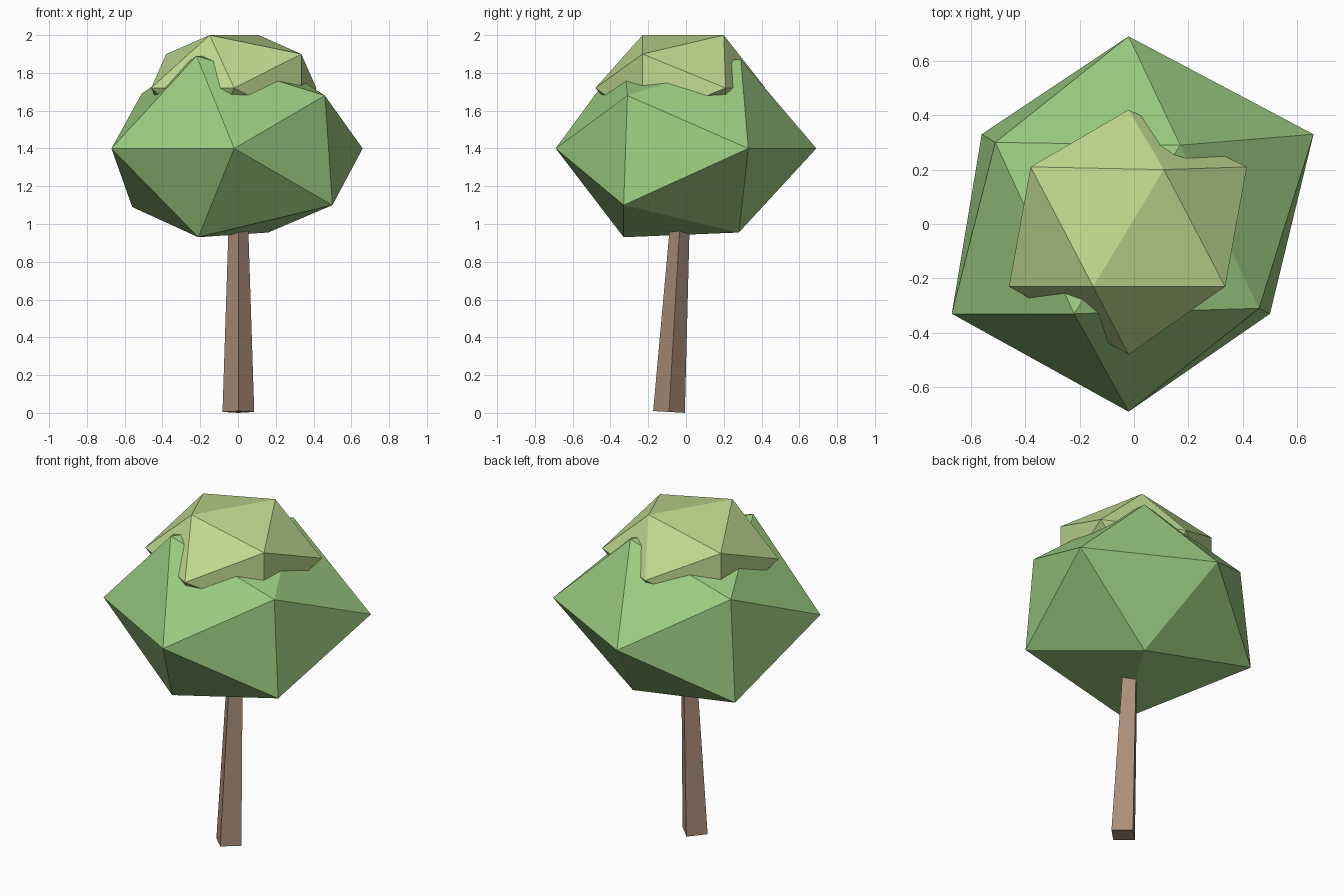
import bpy, bmesh
from mathutils import Vector, Matrix

if "Cube" in bpy.data.objects:
    bpy.data.objects.remove(bpy.data.objects["Cube"])


def finish(bm, name, color):
    bmesh.ops.recalc_face_normals(bm, faces=bm.faces[:])
    mesh = bpy.data.meshes.new(name)
    bm.to_mesh(mesh)
    bm.free()
    mat = bpy.data.materials.new(name + "_color")
    mat.diffuse_color = (*color, 1)
    mat.use_nodes = True
    mat.node_tree.nodes["Principled BSDF"].inputs["Base Color"].default_value = mat.diffuse_color
    mesh.materials.append(mat)
    obj = bpy.data.objects.new(name, mesh)
    bpy.context.collection.objects.link(obj)
    return obj


def foliage(name, points, color):
    # Irregular 20-sided clump: hull of twelve corners
    bm = bmesh.new()
    for p in points:
        bm.verts.new(p)
    bmesh.ops.convex_hull(bm, input=bm.verts[:])
    return finish(bm, name, color)


# Large lower foliage
foliage("lower_foliage", [
    (-0.02, 0.69, 1.40), (0.66, 0.33, 1.40), (-0.02, -0.69, 1.40), (-0.67, -0.33, 1.40),
    (0.46, -0.31, 1.68), (-0.51, 0.30, 1.69), (-0.22, -0.33, 1.89), (0.17, 0.29, 1.87),
    (0.50, -0.33, 1.10), (-0.56, 0.33, 1.09), (-0.21, -0.33, 0.93), (0.16, 0.28, 0.955),
], (0.33, 0.60, 0.22))

# Small upper foliage, symmetric about its middle height
mid = 1.72
upper = [(-0.02, 0.42, mid), (0.415, 0.21, mid), (-0.02, -0.48, mid), (-0.46, -0.23, mid)]
for x, y, h in [(0.335, -0.23, 0.18), (-0.38, 0.21, 0.18), (-0.15, -0.23, 0.28), (0.11, 0.20, 0.28)]:
    upper += [(x, y, mid + h), (x, y, mid - h)]
foliage("upper_foliage", upper, (0.52, 0.70, 0.28))

# Leaning four-sided trunk
start, end = Vector((0.002, -0.09, 0.005)), Vector((0.002, -0.015, 1.3))
axis = end - start
tilt = Vector((0, 0, 1)).rotation_difference(axis).to_matrix().to_4x4()
bm = bmesh.new()
bmesh.ops.create_cone(bm, cap_ends=True, segments=4, radius1=0.084, radius2=0.042,
                      depth=axis.length,
                      matrix=Matrix.Translation((start + end) / 2) @ tilt)
finish(bm, "trunk", (0.40, 0.27, 0.19))
